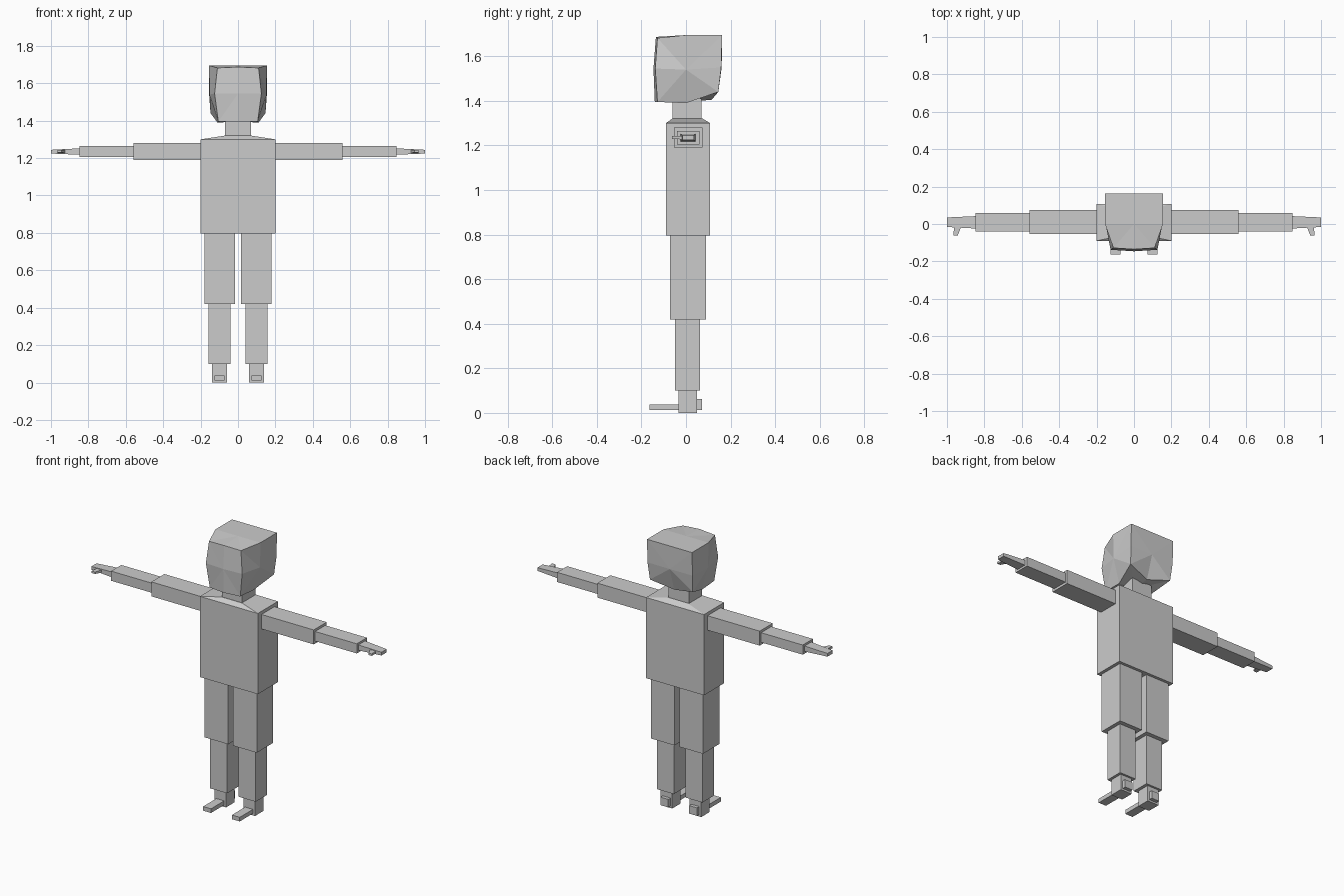
import bpy, bmesh

if "Cube" in bpy.data.objects:
    bpy.data.objects.remove(bpy.data.objects["Cube"])

grey = bpy.data.materials.new("plain grey")
grey.diffuse_color = (0.6, 0.6, 0.6, 1)
grey.use_nodes = True
grey.node_tree.nodes["Principled BSDF"].inputs["Base Color"].default_value = grey.diffuse_color


def finish(name, bm):
    bmesh.ops.recalc_face_normals(bm, faces=bm.faces)
    me = bpy.data.meshes.new(name)
    bm.to_mesh(me)
    bm.free()
    me.materials.append(grey)
    ob = bpy.data.objects.new(name, me)
    bpy.context.collection.objects.link(ob)
    return ob


def loft(name, a, b, axis):
    """Block between two rectangles (pos, u0, u1, v0, v1) along an axis."""
    bm = bmesh.new()
    rings = []
    for p, u0, u1, v0, v1 in (a, b):
        ring = []
        for u, v in ((u0, v0), (u1, v0), (u1, v1), (u0, v1)):
            co = {"x": (p, u, v), "y": (u, p, v), "z": (u, v, p)}[axis]
            ring.append(bm.verts.new(co))
        rings.append(ring)
    for r in rings:
        bm.faces.new(r)
    for i in range(4):
        j = (i + 1) % 4
        bm.faces.new((rings[0][i], rings[0][j], rings[1][j], rings[1][i]))
    return finish(name, bm)


def box(name, x, y, z):
    return loft(name, (z[0], *x, *y), (z[1], *x, *y), "z")


def mirror(ob):
    ob.modifiers.new("mirror", "MIRROR")


# Torso, sloped shoulders and neck
box("torso", (-.2, .2), (-.09, .108), (.797, 1.3))
loft("shoulders", (1.3, -.2, .2, -.09, .108), (1.32, -.07, .07, -.062, .075), "z")
box("neck", (-.07, .07), (-.06, .07), (1.315, 1.41))

# Legs and feet
mirror(box("upper_legs", (.017, .18), (-.072, .09), (.42, .797)))
mirror(box("lower_legs", (.04, .157), (-.05, .063), (.1, .42)))
mirror(box("ankles", (.06, .14), (-.033, .05), (0, .1)))
mirror(box("toes", (.072, .126), (-.163, -.033), (.012, .038)))
mirror(box("heels", (.072, .126), (.05, .072), (.012, .062)))

# Arms and hands
mirror(box("upper_arms", (.2, .56), (-.054, .074), (1.19, 1.28)))
mirror(box("forearms", (.56, .847), (-.04, .06), (1.205, 1.265)))
mirror(loft("hands", (.847, -.024, .042, 1.218, 1.252),
            (1, -.016, .035, 1.224, 1.244), "x"))
mirror(loft("thumbs", (-.018, .925, .962, 1.227, 1.243),
            (-.062, .943, .966, 1.23, 1.242), "y"))

# Head: a 3 x 3 x 3 lattice of points; rows run front to back, then bottom to top
side = [[(.105, -.128, 1.395), (.125, -.138, 1.545), (.11, -.128, 1.682)],
        [(.11, 0, 1.39), (.152, 0, 1.54), (.155, 0, 1.695)],
        [(.147, .145, 1.44), (.155, .158, 1.55), (.155, .162, 1.695)]]
middle = [[(0, -.14, 1.395), (0, -.146, 1.545), (0, -.135, 1.687)],
          [(0, 0, 1.395), None, (0, 0, 1.695)],
          [(0, .115, 1.405), (0, .16, 1.55), (0, .162, 1.695)]]
bm = bmesh.new()
pts = {}
for j in range(3):
    for k in range(3):
        x, y, z = side[j][k]
        pts[0, j, k] = bm.verts.new((-x, y, z))
        pts[2, j, k] = bm.verts.new((x, y, z))
        if middle[j][k]:
            pts[1, j, k] = bm.verts.new(middle[j][k])
# Each side of the head is a fan of eight triangles around its centre
loop = [(0, 0), (1, 0), (2, 0), (2, 1), (2, 2), (1, 2), (0, 2), (0, 1)]
for axis in range(3):
    for end in (0, 2):
        def at(uv):
            key = list(uv)
            key.insert(axis, end)
            return pts[tuple(key)]
        for n in range(8):
            bm.faces.new((at((1, 1)), at(loop[n]), at(loop[(n + 1) % 8])))
finish("head", bm)
